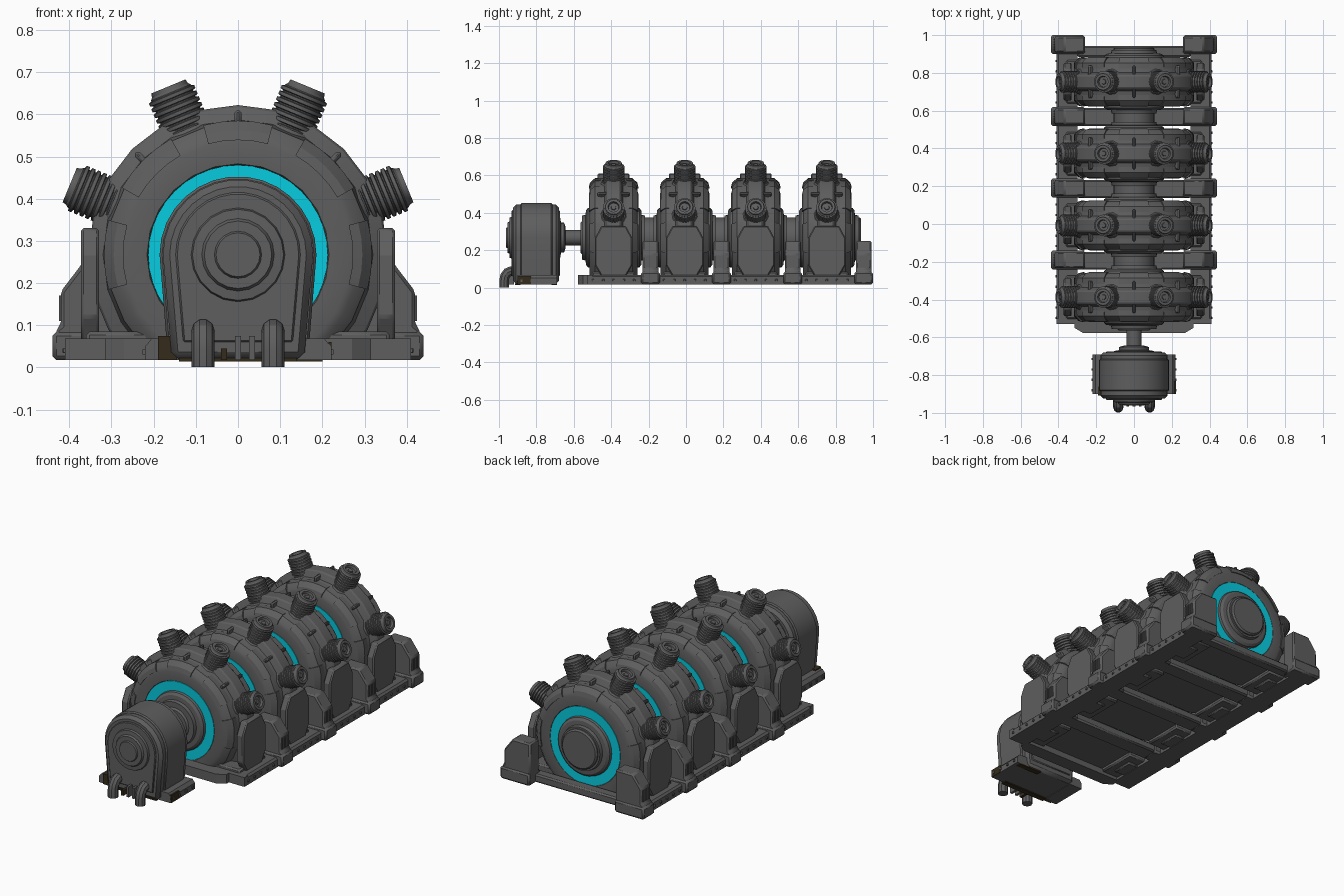
import bpy, bmesh, math
from mathutils import Vector, Matrix

if "Cube" in bpy.data.objects:
    bpy.data.objects.remove(bpy.data.objects["Cube"])


def material(name, rgb):
    m = bpy.data.materials.new(name)
    m.diffuse_color = (*rgb, 1)
    m.use_nodes = True
    m.node_tree.nodes["Principled BSDF"].inputs["Base Color"].default_value = m.diffuse_color
    return m


GREY = material("dark_steel", (0.112, 0.112, 0.112))
CYAN = material("cyan_glow", (0.002, 0.61, 0.75))
RUST = material("rust_brown", (0.036, 0.025, 0.011))
CZ = 0.267                                   # height of the main axis
CENTRES = [-0.387 + 0.38 * i for i in range(4)]


def finish(name, bm, mat, bevel=0):
    bmesh.ops.remove_doubles(bm, verts=bm.verts, dist=1e-5)
    bmesh.ops.recalc_face_normals(bm, faces=bm.faces)
    me = bpy.data.meshes.new(name)
    bm.to_mesh(me)
    bm.free()
    me.materials.append(mat)
    ob = bpy.data.objects.new(name, me)
    bpy.context.collection.objects.link(ob)
    if bevel:
        b = ob.modifiers.new("bevel", 'BEVEL')
        b.width, b.segments, b.limit_method = bevel, 1, 'ANGLE'
    return ob


def lathe(name, prof, y=0, sides=24, mat=GREY, mat4=None, arc=None, cut=None, closed=False):
    """Turn (radius, along) points about the local y axis; arc = (start, end) in degrees."""
    bm = bmesh.new()
    a0, a1 = arc or (0, 360)
    rings = []
    for i in range(sides + 1):
        t = math.radians(a0 + (a1 - a0) * i / sides)
        rings.append([bm.verts.new((r * math.cos(t), a, r * math.sin(t))) for r, a in prof])
    n = len(prof)
    for p, q in zip(rings, rings[1:]):
        for j in range(n if closed else n - 1):
            k = (j + 1) % n
            bm.faces.new((p[j], p[k], q[k], q[j]))
    if arc:
        bm.faces.new(rings[0])
        bm.faces.new(rings[-1])
    bmesh.ops.remove_doubles(bm, verts=bm.verts, dist=1e-5)
    bm.transform(Matrix.Translation((0, y, CZ)) @ (mat4 or Matrix()))
    if cut is not None:
        bmesh.ops.bisect_plane(bm, geom=bm.verts[:] + bm.edges[:] + bm.faces[:], plane_co=(0, 0, cut),
                               plane_no=(0, 0, 1), clear_inner=True)
        bmesh.ops.holes_fill(bm, edges=[e for e in bm.edges if e.is_boundary])
    return finish(name, bm, mat)


def prism(name, pts, axis, lo, hi, mat=GREY, bevel=0):
    """Extrude a 2D outline along an axis."""
    put = {'x': lambda p, h: (h, p[0], p[1]), 'y': lambda p, h: (p[0], h, p[1]),
           'z': lambda p, h: (p[0], p[1], h)}[axis]
    bm = bmesh.new()
    a, b = ([bm.verts.new(put(p, h)) for p in pts] for h in (lo, hi))
    bm.faces.new(a)
    bm.faces.new(b)
    for i in range(len(pts)):
        j = (i + 1) % len(pts)
        bm.faces.new((a[i], a[j], b[j], b[i]))
    return finish(name, bm, mat, bevel)


def box(name, x0, x1, y0, y1, z0, z1, mat=GREY, bevel=0):
    return prism(name, [(x0, y0), (x1, y0), (x1, y1), (x0, y1)], 'z', z0, z1, mat, bevel)


def both(half):
    """Complete a half profile (radius, negative offset) by symmetry."""
    return half + [(r, -a) for r, a in reversed(half)]


# Ring modules
HOUSING = both([(0, -.12), (.213, -.12), (.216, -.126), (.268, -.128), (.287, -.122), (.312, -.1),
                (.317, -.065), (.32, -.05), (.35, -.036), (.355, -.028)])
HUB = both([(0, -.168), (.118, -.168), (.122, -.15), (.145, -.148), (.158, -.138), (.163, -.12)])
COIL = [(0, .28), (.048, .28), (.048, .315)]
for i in range(7):
    d = .315 + i * .0145
    COIL += [(.058, d + .002), (.058, d + .010), (.051, d + .012), (.051, d + .0145)]
COIL += [(.046, .422), (.044, .432), (.03, .432), (.027, .418), (.014, .418), (.012, .424), (0, .424)]
for y in CENTRES:
    lathe("ring_housing", HOUSING, y, 24, cut=.05)
    lathe("ring_hub", HUB, y, 32)
    for s in (-1, 1):
        lathe("glow_ring", [(.16, s * .11), (.16, s * .1255), (.213, s * .1265), (.213, s * .11)],
              y, 40, CYAN, closed=True)
        # raised panels round each face
        for c in (0, 45, 90, 135, 180):
            lathe("face_panel", [(.272, s * .1), (.272, s * .132), (.295, s * .126), (.318, s * .1), (.318, s * .07)],
                  y, 4, arc=(c - 15, c + 15), closed=True)
        # side shields and saddles
        shield = [(-.065, .06), (-.1, .12), (-.1, .265), (-.065, .33), (.065, .33), (.1, .265), (.1, .12), (.065, .06)]
        prism("side_shield", [(y + a, b) for a, b in shield], 'x', s * .33, s * .372, bevel=.006)
        box("saddle", s * .2, s * .36, y - .115, y + .115, .03, .085, bevel=.008)
    for ang in (22.5, 67.5, 112.5, 157.5):
        d = Vector((math.cos(math.radians(ang)), 0, math.sin(math.radians(ang))))
        rot = Vector((0, 1, 0)).rotation_difference(d).to_matrix().to_4x4()
        lathe("coil_head", COIL, y, 16, mat4=rot)
        lathe("coil_collar", [(0, .28), (.07, .28), (.07, .312), (.062, .322), (0, .322)], y, 12, mat4=rot)
    for ang in (45, 90, 135):
        bar = box("bridge_bar", -.008, .008, -.085, .085, .3, .343, bevel=.006)
        bar.matrix_world = Matrix.Translation((0, y, CZ)) @ Matrix.Rotation(math.radians(90 - ang), 4, 'Y')

# Main axle and drive shaft
lathe("main_axle", [(0, -.565), (.08, -.565), (.088, -.555), (.108, -.55), (.108, .928), (.1, .936), (0, .936)], 0, 32)
lathe("drive_shaft", [(0, -.7), (.105, -.7), (.105, -.672), (.08, -.668), (.08, -.652), (.06, -.645),
                      (.041, -.643), (.041, -.55)], 0, 24)

# Base frame, feet and bolts
FOOT = [(.26, .017), (.432, .017), (.432, .09), (.42, .1), (.42, .18), (.378, .235), (.368, .25), (.26, .25)]
for s in (-1, 1):
    prism("side_rail", [(s * x, z) for x, z in
          [(.3, .017), (.41, .017), (.41, .058), (.4, .068), (.3, .068)]], 'y', -.53, .97)
    for y in CENTRES:
        f = y + .197
        prism("foot", [(s * x, z) for x, z in FOOT], 'y', f - .042, f + .042, bevel=.008)
        box("foot_base", s * .26, s * .44, f - .05, min(f + .05, 1), .017, .085, bevel=.01)
        for k in range(-2, 3):
            box("vent_slat", s * .4, s * .425, f + k * .013 - .003, f + k * .013 + .003, .11, .17)
        for k in range(5):
            b = y - .11 + k * .055
            box("rail_bolt", s * .405, s * .416, b - .006, b + .006, .034, .046, bevel=.002)
        box("rail_gusset", s * .24, s * .31, y - .06, y + .06, .02, .05, bevel=.006)
for y in CENTRES:
    last = y == CENTRES[-1]
    box("cross_beam", -.3, .3, y + (.13 if last else .145), y + (.19 if last else .24), .02, .066, bevel=.008)
prism("front_beam", [(-.41, -.5), (-.41, -.53), (-.315, -.53), (-.315, -.55), (-.27, -.577), (.27, -.577),
                     (.315, -.55), (.315, -.53), (.41, -.53), (.41, -.5)], 'z', .017, .068)

# Motor
def arch(w, foot, z0):
    top = [(w * math.cos(math.radians(a)), CZ + w * math.sin(math.radians(a))) for a in range(0, 181, 12)]
    return [(foot, z0)] + top + [(-foot, z0)]


prism("motor_body", arch(.186, .166, .02), 'y', -.885, -.715, bevel=.006)
prism("motor_end_casing", arch(.178, .157, .02), 'y', -.925, -.68, bevel=.016)
prism("motor_face_plate", arch(.148, .13, .06), 'y', -.932, -.675, bevel=.004)
lathe("motor_front_cap", [(0, -.962), (.052, -.962), (.056, -.955), (.08, -.955), (.086, -.945), (.108, -.943),
                          (.115, -.92), (0, -.92)], 0, 20)
for s in (-1, 1):
    prism("motor_foot", [(s * x, z) for x, z in
          [(.14, .017), (.22, .017), (.22, .05), (.205, .068), (.14, .068)]], 'y', -.9, -.69)
    for k in range(4):
        b = -.88 + k * .055
        box("motor_bolt", s * .215, s * .226, b - .006, b + .006, .03, .042)
    # drain pipe
    cu = bpy.data.curves.new("drain_pipe", 'CURVE')
    cu.dimensions, cu.bevel_depth, cu.bevel_resolution, cu.use_fill_caps = '3D', .027, 3, True
    sp = cu.splines.new('POLY')
    path = [(-.9, .088), (-.935, .088), (-.955, .08), (-.968, .062), (-.972, .04), (-.972, .001)]
    sp.points.add(len(path) - 1)
    for p, (y, z) in zip(sp.points, path):
        p.co = (s * .083, y, z, 1)
    cu.materials.append(GREY)
    ob = bpy.data.objects.new("drain_pipe", cu)
    bpy.context.collection.objects.link(ob)
    bpy.ops.object.select_all(action='DESELECT')
    ob.select_set(True)
    bpy.context.view_layer.objects.active = ob
    bpy.ops.object.convert(target='MESH')
# Rusty patches low on the motor
box("rust_patch", -.19, -.145, -.908, -.86, .017, .074, RUST)
box("rust_side", .214, .222, -.9, -.83, .018, .06, RUST)
box("rust_front_edge", -.14, .14, -.915, -.885, .014, .022, RUST)
box("rust_back_edge", .06, .2, -.72, -.69, .014, .022, RUST)
for x, m in ((-.033, RUST), (0, GREY), (.033, GREY)):
    box("front_fin", x - .007, x + .007, -.965, -.92, .017, .045 if m == RUST else .075, m)

# Smooth the turned parts, keeping edges sharp
bpy.ops.object.select_all(action='SELECT')
bpy.context.view_layer.objects.active = bpy.context.selected_objects[0]
bpy.ops.object.shade_smooth_by_angle(angle=math.radians(28))
